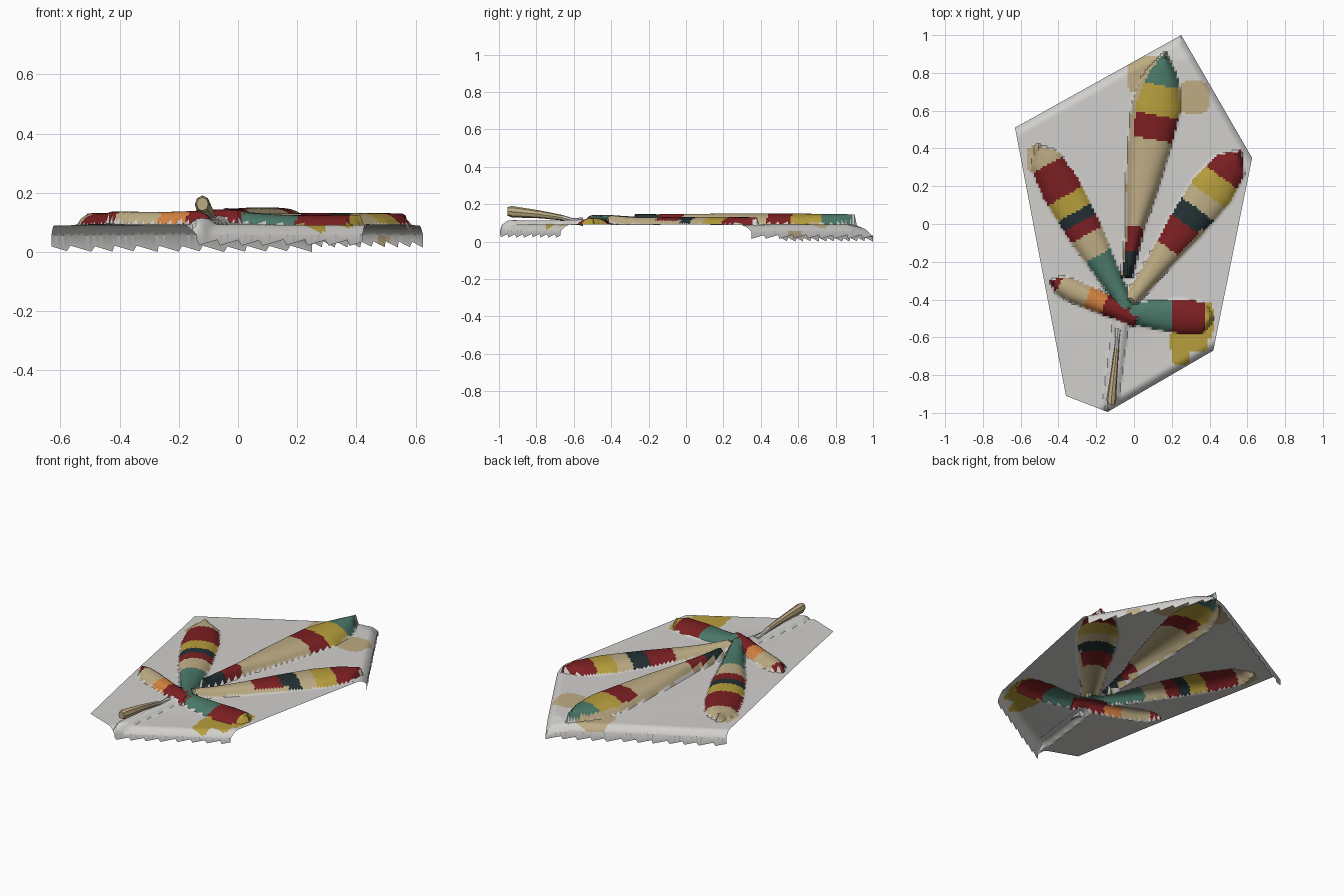
import bpy, bmesh, math
from mathutils import Vector

if "Cube" in bpy.data.objects:
    bpy.data.objects.remove(bpy.data.objects["Cube"])

# Colours
COLOURS = {
    "sheet_grey": (0.64, 0.63, 0.61), "tan": (0.51, 0.41, 0.23), "red": (0.20, 0.014, 0.016),
    "yellow": (0.47, 0.34, 0.045), "green": (0.07, 0.19, 0.14), "dark_teal": (0.016, 0.029, 0.032),
    "orange": (0.66, 0.22, 0.05)}
NAMES = list(COLOURS)
MATS = []
for n, c in COLOURS.items():
    m = bpy.data.materials.new(n)
    m.diffuse_color = (*c, 1)
    m.use_nodes = True
    m.node_tree.nodes["Principled BSDF"].inputs["Base Color"].default_value = m.diffuse_color
    MATS.append(m)


def lerp_table(table, s):
    for (a, va), (b, vb) in zip(table, table[1:]):
        if s <= b:
            return va + (vb - va) * max(0, s - a) / (b - a)
    return 0.0


def finish(bm, name):
    me = bpy.data.meshes.new(name)
    bm.to_mesh(me)
    bm.free()
    for m in MATS:
        me.materials.append(m)
    ob = bpy.data.objects.new(name, me)
    bpy.context.collection.objects.link(ob)
    bpy.ops.object.select_all(action='DESELECT')
    ob.select_set(True)
    bpy.context.view_layer.objects.active = ob
    bpy.ops.object.shade_smooth_by_angle(angle=math.radians(35))
    return ob


# Leaf lobes: base, tip, half width along the length, height, colour bands
# (each colour runs up to the given length), side that stays tan
LOBES = [
    dict(a=(-.05, -.42), b=(-.515, .42), h=.042, side=0,
         w=[(0, .04), (.25, .07), (.45, .095), (.7, .105), (.87, .085), (.96, 0)],
         bands=[(.29, "green"), (.415, "tan"), (.49, "red"), (.55, "dark_teal"),
                (.65, "yellow"), (.84, "red"), (2, "tan")]),
    dict(a=(-.035, -.25), b=(.165, .9), h=.056, side=1,
         w=[(0, .03), (.25, .048), (.45, .085), (.65, .11), (.88, .13), (1.02, .1), (1.1, .06), (1.17, 0)],
         bands=[(.11, "dark_teal"), (.24, "red"), (.71, "tan"), (.84, "red"),
                (1.0, "yellow"), (2, "green")]),
    dict(a=(0, -.38), b=(.565, .385), h=.04, side=-1,
         w=[(0, .04), (.25, .065), (.45, .095), (.7, .115), (.86, .09), (.955, 0)],
         bands=[(.31, "tan"), (.467, "red"), (.57, "dark_teal"), (.66, "tan"),
                (.78, "yellow"), (2, "red")]),
    dict(a=(-.01, -.49), b=(-.445, -.3), h=.042, side=0,
         w=[(0, .045), (.2, .055), (.35, .06), (.42, .05), (.475, 0)],
         bands=[(.16, "red"), (.26, "orange"), (.42, "tan"), (2, "red")]),
    dict(a=(-.04, -.47), b=(.42, -.5), h=.034, side=0,
         w=[(0, .05), (.15, .075), (.3, .09), (.41, .08), (.46, 0)],
         bands=[(.02, "red"), (.24, "green"), (.42, "red"), (2, "yellow")]),
    # low ridge of the sheet under the stalk
    dict(a=(-.07, -.52), b=(-.13, -.99), h=.022, side=0,
         w=[(0, .04), (.4, .04), (.47, .02)], bands=[(2, "sheet_grey")]),
]
# Paint spilled on the sheet: colour, centre, radii
SPILLS = [("tan", .01, .79, .045, .09), ("tan", .07, .85, .07, .04), ("tan", .32, .67, .08, .085),
          ("tan", -.53, .34, .035, .07), ("yellow", .29, -.62, .1, .06),
          ("yellow", .25, -.69, .05, .055), ("yellow", .375, -.51, .045, .1)]


def lobe_hit(L, x, y):
    """Return distance along the lobe, signed offset ratio (left positive)."""
    a, b = Vector(L["a"]), Vector(L["b"])
    d = (b - a).normalized()
    p = Vector((x, y)) - a
    s = p.dot(d)
    w = lerp_table(L["w"], s) if s > -.03 else 0
    if w < 1e-4:
        return s, 9
    return s, (d.x * p.y - d.y * p.x) / w


def colour(x, y):
    best, col = 1.0, None
    for L in LOBES[:5]:
        s, r = lobe_hit(L, x, y)
        if abs(r) < best:
            best = abs(r)
            col = next(c for lim, c in L["bands"] if s <= lim)
            if r * L["side"] > .8 and (L["side"] > 0 or s < .5):
                col = "tan"
    if col is None:
        col = "sheet_grey"
        for c, cx, cy, rx, ry in SPILLS:
            if ((x - cx) / rx) ** 4 + ((y - cy) / ry) ** 4 < 1:
                col = c
    return NAMES.index(col)


# Sheet outline, counter-clockwise, and which sides fold down
OUT = [(-.36, -.91), (-.14, -.995), (.42, -.67), (.625, .35), (.25, 1.0), (-.63, .51)]
FOLDED = {1: .02, 3: .015, 4: .0}
sides = []
for i, p in enumerate(OUT):
    p, q = Vector(p), Vector(OUT[(i + 1) % 6])
    t = (q - p).normalized()
    sides.append((p, t, Vector((t.y, -t.x))))


def edge_dist(i, x, y):
    p, t, n = sides[i]
    return -(Vector((x, y)) - p).dot(n)


def height(x, y):
    z = .092 + .003 * math.sin(5 * x + 1) * math.sin(4 * y)
    z += .012 * math.exp(-((x + .03) ** 2 + (y + .45) ** 2) / .02)
    drop = 0
    for i in FOLDED:
        f = max(0, 1 - edge_dist(i, x, y) / .045)
        drop = max(drop, .035 * f * f)
    corner = max(0, 1 - math.hypot(x - .25, y - 1) / .13)
    z -= drop + .03 * corner
    bump = 0
    for L in LOBES:
        s, r = lobe_hit(L, x, y)
        if abs(r) < 1:
            bump = max(bump, L["h"] * (1 - abs(r) ** 2.5) ** .7)
    return z + bump


# Sheet with the raised leaf: fine grid cut to the outline, then lifted
bm = bmesh.new()
bmesh.ops.create_grid(bm, x_segments=112, y_segments=172, size=1)
for v in bm.verts:
    v.co = (v.co.x * .66, v.co.y * 1.02, 0)
for p, t, n in sides:
    bmesh.ops.bisect_plane(bm, geom=bm.verts[:] + bm.edges[:] + bm.faces[:], dist=1e-5,
                           plane_co=(p.x, p.y, 0), plane_no=(n.x, n.y, 0), clear_outer=True)
for v in bm.verts:
    v.co.z = height(v.co.x, v.co.y)
for f in bm.faces:
    c = f.calc_center_median()
    f.material_index = colour(c.x, c.y)

# Folded-down rims with a saw-toothed lower edge
for i, base in FOLDED.items():
    rim = [e for e in bm.edges if e.is_boundary
           and all(abs(edge_dist(i, v.co.x, v.co.y)) < 1e-3 for v in e.verts)]
    new = bmesh.ops.extrude_edge_only(bm, edges=rim)["geom"]
    p, t, n = sides[i]
    for g in new:
        if isinstance(g, bmesh.types.BMVert):
            k = (g.co.xy - p).dot(t) / .085
            g.co.z = base + .022 * (k % 1)
        elif isinstance(g, bmesh.types.BMFace):
            c = g.calc_center_median()
            g.material_index = 1 if i == 3 and .55 < c.y < .62 else 0
low = min(v.co.z for v in bm.verts)
for v in bm.verts:
    v.co.z -= low
finish(bm, "leaf_on_sheet")

# Stalk: tapered six-sided rod rising toward the front
PATH = [(-.085, -.55, .105, .022), (-.088, -.61, .115, .012), (-.092, -.66, .128, .014),
        (-.105, -.78, .146, .02), (-.12, -.93, .16, .029), (-.12, -.955, .162, .022)]
bm = bmesh.new()
rings = []
for x, y, z, r in PATH:
    rings.append([bm.verts.new((x + .9 * r * math.cos(a), y, z + 1.05 * r * math.sin(a)))
                  for a in (math.tau * k / 8 for k in range(8))])
for A, B in zip(rings, rings[1:]):
    for k in range(8):
        bm.faces.new((A[k], A[(k + 1) % 8], B[(k + 1) % 8], B[k]))
bm.faces.new(rings[0])
bm.faces.new(rings[-1])
bmesh.ops.recalc_face_normals(bm, faces=bm.faces[:])
for f in bm.faces:
    f.material_index = 1 if f.calc_center_median().y < -.64 else 0
finish(bm, "stalk")
